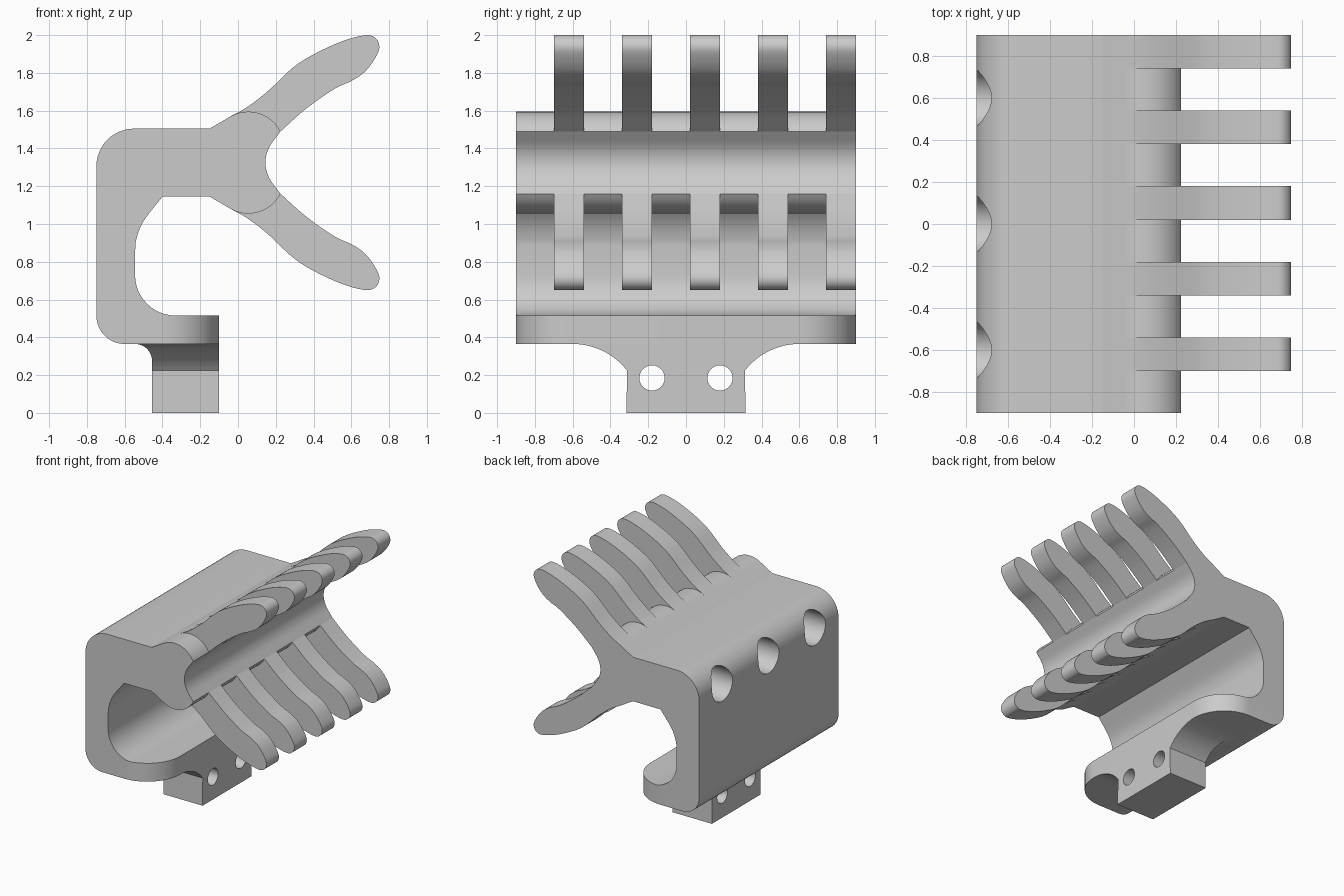
import bpy, bmesh
from math import sin, cos, radians
from mathutils import Vector

if "Cube" in bpy.data.objects:
    bpy.data.objects.remove(bpy.data.objects["Cube"])

MID = 1.325  # height about which the upper and lower fingers mirror


def arc(cx, cy, r, a0, a1, n=12):
    return [(cx + r * cos(radians(a0 + (a1 - a0) * i / n)),
             cy + r * sin(radians(a0 + (a1 - a0) * i / n))) for i in range(n + 1)]


def spline(pts, n=6):
    """Catmull-Rom curve through the points."""
    p = [Vector(q) for q in pts]
    p = [2 * p[0] - p[1]] + p + [2 * p[-1] - p[-2]]
    out = []
    for a, b, c, d in zip(p, p[1:], p[2:], p[3:]):
        for i in range(n):
            t = i / n
            out.append(tuple(0.5 * (2 * b + (c - a) * t + (2 * a - 5 * b + 4 * c - d) * t * t
                                    + (3 * b - a - 3 * c + d) * t ** 3)))
    return out + [tuple(p[-2])]


def flip(pts):
    return [(x, 2 * MID - z) for x, z in reversed(pts)]


def extrude(name, pts, axis, lo, hi):
    """Prism from a 2D outline, pushed along the given axis."""
    place = {'x': lambda u, v, w: (w, u, v),
             'y': lambda u, v, w: (u, w, v),
             'z': lambda u, v, w: (u, v, w)}[axis]
    bm = bmesh.new()
    rings = [[bm.verts.new(place(u, v, w)) for u, v in pts] for w in (lo, hi)]
    n = len(pts)
    bm.faces.new(rings[0])
    bm.faces.new(rings[1])
    for i in range(n):
        j = (i + 1) % n
        bm.faces.new((rings[0][i], rings[0][j], rings[1][j], rings[1][i]))
    bmesh.ops.recalc_face_normals(bm, faces=bm.faces)
    me = bpy.data.meshes.new(name)
    bm.to_mesh(me)
    bm.free()
    ob = bpy.data.objects.new(name, me)
    bpy.context.collection.objects.link(ob)
    return ob


def boolean(ob, cutter, op='DIFFERENCE'):
    m = ob.modifiers.new("cut", 'BOOLEAN')
    m.operation, m.object, m.solver = op, cutter, 'EXACT'
    bpy.context.view_layer.objects.active = ob
    bpy.ops.object.modifier_apply(modifier=m.name)
    bpy.data.objects.remove(cutter)


# C-shaped body with a flared neck
neck_top = arc(0.055, 1.405, 0.19, 120, 26.6)
throat = spline([neck_top[-1], (0.165, 1.405), (0.145, MID),
                 (0.165, 2 * MID - 1.405), flip(neck_top)[0]])[1:-1]
inner = spline([(-0.4, 1.145), (-0.5, 1.015), (-0.538, 0.92), (-0.545, 0.85)])
profile = (arc(-0.6, 0.515, 0.15, 270, 180) + arc(-0.55, 1.305, 0.2, 180, 90)
           + [(-0.15, 1.505)] + neck_top + throat + flip(neck_top) + [(-0.15, 1.145)]
           + inner + arc(-0.33, 0.73, 0.215, 180, 270) + [(-0.1, 0.515), (-0.1, 0.365)])
body = extrude("body", profile, 'y', -0.9, 0.9)

# Rounded corners on the lower lip
for s in (-1, 1):
    outline = arc(-0.4, 0.6, 0.3, 0, 90, 16) + [(-0.4, 1.0), (0.0, 1.0), (0.0, 0.6)]
    boolean(body, extrude("lip_cutter", [(x, s * y) for x, y in outline], 'z', 0.3, 0.6))

# Blind bores in the back wall
for y in (-0.6, 0, 0.6):
    boolean(body, extrude("bore_cutter", arc(y, MID, 0.133, 0, 348.75, 31), 'x', -0.9, -0.25))

# Mounting tab, flared sideways and backwards into the lip
side = [(0.315, 0)] + arc(0.6, 0, 0.365, 142, 90)
tab = extrude("mounting_tab", side + [(-y, z) for y, z in reversed(side)], 'x', -0.7, -0.1)
depth = [(-0.1, -0.1), (-0.455, -0.1)] + arc(-0.545, 0.275, 0.09, 0, 90, 8) + [(-0.545, 0.4), (-0.1, 0.4)]
boolean(tab, extrude("tab_limit", depth, 'y', -0.8, 0.8), 'INTERSECT')
for y in (-0.18, 0.18):
    boolean(tab, extrude("hole_cutter", arc(y, 0.185, 0.067, 0, 345, 23), 'x', -0.8, 0.2))

# Two rows of curved fingers, seated on the neck
finger = spline([neck_top[0], (0.05, 1.62), (0.16, 1.705), (0.32, 1.85), (0.52, 1.955), (0.67, 1.999),
                 (0.73, 1.982), (0.748, 1.93), (0.715, 1.86), (0.665, 1.8), (0.6, 1.757),
                 (0.51, 1.715), (0.36, 1.61), neck_top[-1]])
finger += neck_top[::-1][1:-1]
for i in range(5):
    y = -0.7 + 0.36 * i
    extrude(f"upper_finger_{i + 1}", finger, 'y', y, y + 0.16)
    extrude(f"lower_finger_{i + 1}", flip(finger), 'y', y, y + 0.16)

# Smooth curves, sharp edges
bpy.ops.object.select_all(action='SELECT')
bpy.context.view_layer.objects.active = body
bpy.ops.object.shade_smooth_by_angle(angle=radians(30))
